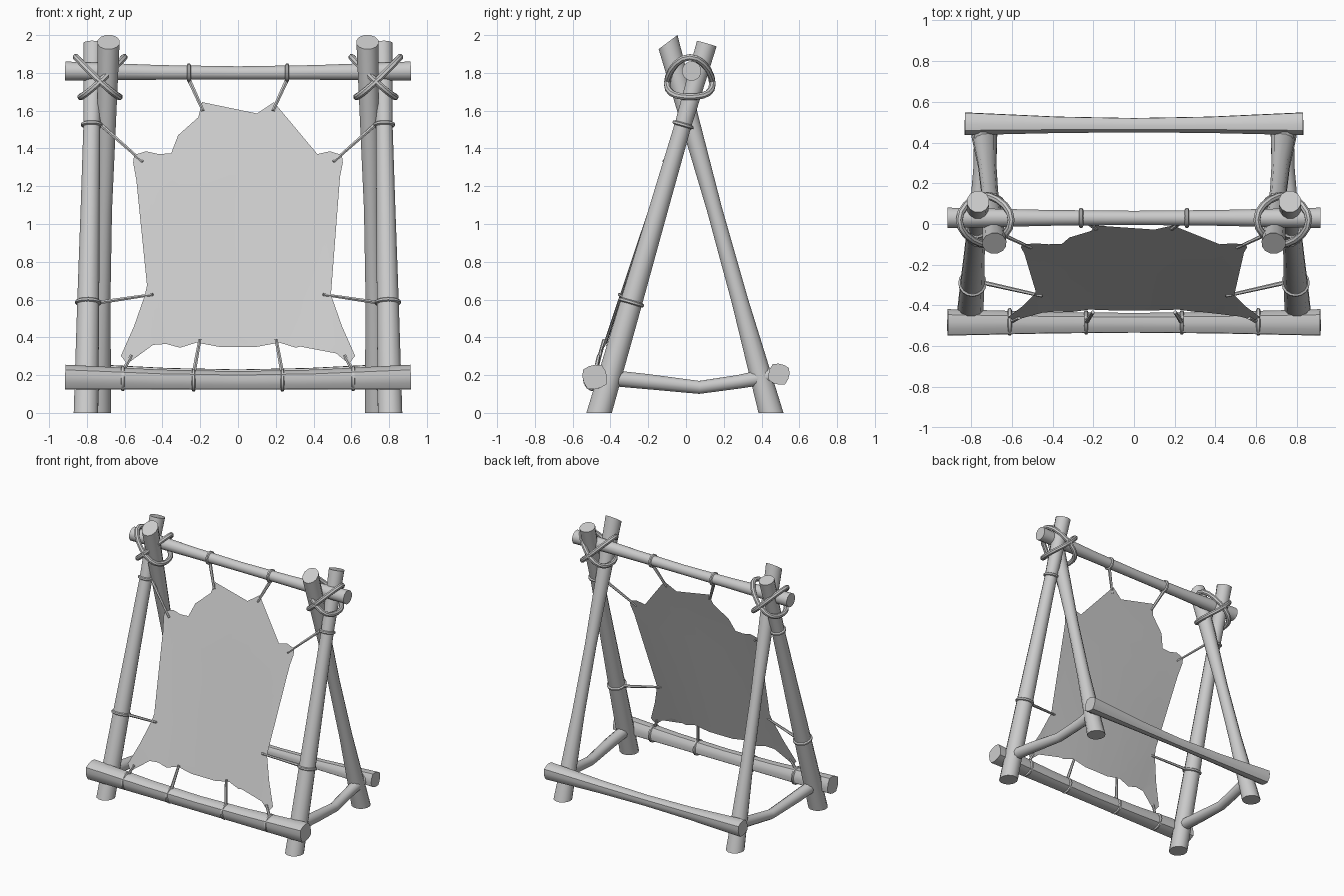
import bpy, bmesh, math
from mathutils import Vector

cube = bpy.data.objects.get("Cube")
if cube:
    bpy.data.objects.remove(cube)

grey = bpy.data.materials.new("plain_grey")
grey.use_nodes = True
grey.diffuse_color = (0.6, 0.6, 0.6, 1)
grey.node_tree.nodes["Principled BSDF"].inputs["Base Color"].default_value = (0.6, 0.6, 0.6, 1)
X, Y, Z = Vector((1, 0, 0)), Vector((0, 1, 0)), Vector((0, 0, 1))


def finish(name, bm, angle=40):
    mesh = bpy.data.meshes.new(name)
    bm.to_mesh(mesh)
    bm.free()
    mesh.materials.append(grey)
    mesh.shade_smooth()
    mesh.set_sharp_from_angle(angle=math.radians(angle))
    obj = bpy.data.objects.new(name, mesh)
    bpy.context.collection.objects.link(obj)
    return obj


def tube(name, points, radii, ref=X, sides=12, closed=False, cuts=(None, None), power=2, twist=0):
    """Sweep a round or squarish section along points; cuts are end plane normals."""
    pts = [Vector(p) for p in points]
    n = len(pts)
    if isinstance(radii, (int, float)):
        radii = [radii] * n
    bm = bmesh.new()
    rings = []
    for i, p in enumerate(pts):
        after = pts[(i + 1) % n] if closed else pts[min(i + 1, n - 1)]
        before = pts[i - 1] if closed else pts[max(i - 1, 0)]
        t = (after - before).normalized()
        u = t.cross(ref).normalized()
        w = t.cross(u)
        cut = None if closed else cuts[0] if i == 0 else cuts[1] if i == n - 1 else None
        ring = []
        for k in range(sides):
            a = math.tau * (k + 0.5) / sides
            c, s = math.cos(a), math.sin(a)
            r = radii[i] * (abs(c) ** power + abs(s) ** power) ** (-1 / power)
            d = u * (r * math.cos(a + twist)) + w * (r * math.sin(a + twist))
            if cut:
                d -= t * (d.dot(cut) / t.dot(cut))
            ring.append(bm.verts.new(p + d))
        rings.append(ring)
    for i in range(n if closed else n - 1):
        a, b = rings[i], rings[(i + 1) % n]
        for k in range(sides):
            j = (k + 1) % sides
            bm.faces.new((a[k], a[j], b[j], b[k]))
    if not closed:
        bm.faces.new(rings[0])
        bm.faces.new(rings[-1])
    bmesh.ops.recalc_face_normals(bm, faces=bm.faces)
    return finish(name, bm)


def tie(name, center, axis, radius, cord=0.011):
    """Cord wrapped once around a pole."""
    axis = axis.normalized()
    u = axis.orthogonal().normalized()
    w = axis.cross(u)
    angles = [math.tau * i / 16 for i in range(16)]
    pts = [Vector(center) + (u * math.cos(a) + w * math.sin(a)) * radius for a in angles]
    tube(name, pts, cord, axis, 6, True)


def pole(name, start, end, profile, **kw):
    """Straight pole; profile lists (fraction, radius)."""
    a, b = Vector(start), Vector(end)
    tube(name, [a.lerp(b, f) for f, r in profile], [r for f, r in profile], **kw)


def hide_y(z):
    return -0.56 + 0.336 * z


for s, side in ((1, "left"), (-1, "right")):
    # Crossed legs
    foot, top = Vector((s * 0.805, -0.46, 0)), Vector((s * 0.765, 0.11, 1.955))
    pole(side + "_front_leg", foot, top,
         [(0, 0.067), (0.3, 0.06), (0.55, 0.052), (0.78, 0.046), (1, 0.056)], cuts=(Z, None))
    pole(side + "_back_leg", (s * 0.735, 0.45, 0), (s * 0.685, -0.095, 1.963),
         [(0, 0.066), (0.3, 0.046), (0.55, 0.042), (0.8, 0.052), (1, 0.06)],
         cuts=(Z, Vector((0, -0.6, 0.8))))

    # Sagging side brace
    tube(side + "_side_brace",
         [(s * 0.8, -0.45, 0.19), (s * 0.79, -0.2, 0.165), (s * 0.77, 0.07, 0.135),
          (s * 0.75, 0.28, 0.165), (s * 0.74, 0.47, 0.2)],
         [0.045, 0.042, 0.036, 0.038, 0.045], sides=10)

    # Crossed lashing loops around the top joint
    for tilt in (1, -1):
        pts = []
        for i in range(20):
            a = math.tau * i / 20
            c, q = math.cos(a), math.sin(a)
            bow = 0.018 * math.cos(2 * a)
            pts.append((s * 0.73 + 0.115 * c + bow * tilt * 0.7, 0.02 + 0.12 * q,
                        1.76 + tilt * 0.105 * c + bow))
        tube(side + "_lashing", pts, 0.018, Vector((-tilt * 0.105, 0, 0.115)), 8, True)

    # Ties on the front leg and cords to the hide
    for z, radius, end in ((0.585, 0.06, (0.45, 0.627)), (1.525, 0.048, (0.505, 1.33))):
        c = foot.lerp(top, z / top.z)
        tie(side + "_leg_tie", c, top - foot, radius)
        inner = c - Vector((s * radius, 0, 0))
        tube(side + "_leg_cord", [inner, (s * end[0], hide_y(end[1]) - 0.004, end[1])],
             [0.011, 0.008], Y, 6)

    # Ties on the bars and cords to the hide
    for x, c, radius, end in ((0.26, (0.03, 1.8), 0.04, (0.185, 1.6)),
                              (0.235, (-0.483, 0.172), 0.05, (0.202, 0.39)),
                              (0.61, (-0.48, 0.182), 0.057, (0.565, 0.305))):
        tie(side + "_bar_tie", (s * x, *c), X, radius)
        up = 0.035 if end[1] > c[1] else -0.035
        tube(side + "_bar_cord", [(s * x, c[0], c[1] + up),
                                  (s * end[0], hide_y(end[1]) - 0.004, end[1])],
             [0.012, 0.009], Y, 6)


def bar(name, half, mid, end, radii, **kw):
    """Crossbar, thinner towards the middle."""
    stations = [(-1, 1), (-0.45, 0.25), (0, 0), (0.45, 0.25), (1, 1)]
    pts = [(x * half, mid[0] + (end[0] - mid[0]) * f, mid[1] + (end[1] - mid[1]) * f)
           for x, f in stations]
    rad = [radii[0] + (radii[1] - radii[0]) * f for x, f in stations]
    tube(name, pts, rad, Y, **kw)


# Crossbars
bar("top_bar", 0.915, (0.03, 1.8), (0.03, 1.81), (0.036, 0.052))
bar("front_bottom_bar", 0.915, (-0.485, 0.172), (-0.483, 0.19), (0.047, 0.063), power=3.5, twist=0.24)
bar("back_bottom_bar", 0.83, (0.485, 0.195), (0.492, 0.205), (0.034, 0.054), power=3.5, twist=-0.24)

# Stretched hide: half outline mirrored, then cut into a gently bowed sheet
half = [(0.1, 1.585), (0.19, 1.645), (0.21, 1.565), (0.317, 1.47), (0.354, 1.374),
        (0.42, 1.37), (0.487, 1.385), (0.55, 1.365), (0.555, 1.325), (0.54, 1.25),
        (0.434, 1.178), (0.432, 0.955), (0.457, 0.8), (0.492, 0.626), (0.55, 0.46),
        (0.62, 0.302), (0.587, 0.26), (0.52, 0.315), (0.45, 0.36), (0.38, 0.365),
        (0.307, 0.345), (0.22, 0.372), (0.1, 0.35)]
outline = [(0, 1.517)] + half + [(0, 0.375)] + [(-x, z) for x, z in reversed(half)]
bm = bmesh.new()
bm.faces.new([bm.verts.new((x, 0, z)) for x, z in outline])
bmesh.ops.triangulate(bm, faces=bm.faces)
for axis, values in ((X, (-0.43, -0.2, 0, 0.2, 0.43)), (Z, (0.4, 0.6, 0.8, 1, 1.18, 1.37))):
    for v in values:
        bmesh.ops.bisect_plane(bm, geom=bm.verts[:] + bm.edges[:] + bm.faces[:],
                               plane_co=axis * v, plane_no=axis)
for v in bm.verts:
    v.co.y = hide_y(v.co.z) + 0.018 * max(0, 1 - (v.co.x / 0.5) ** 2) * max(0, 1.4 - v.co.z)
bmesh.ops.recalc_face_normals(bm, faces=bm.faces)
if sum(f.normal.y * f.calc_area() for f in bm.faces) > 0:
    bmesh.ops.reverse_faces(bm, faces=bm.faces)
finish("stretched_hide", bm, 60)
